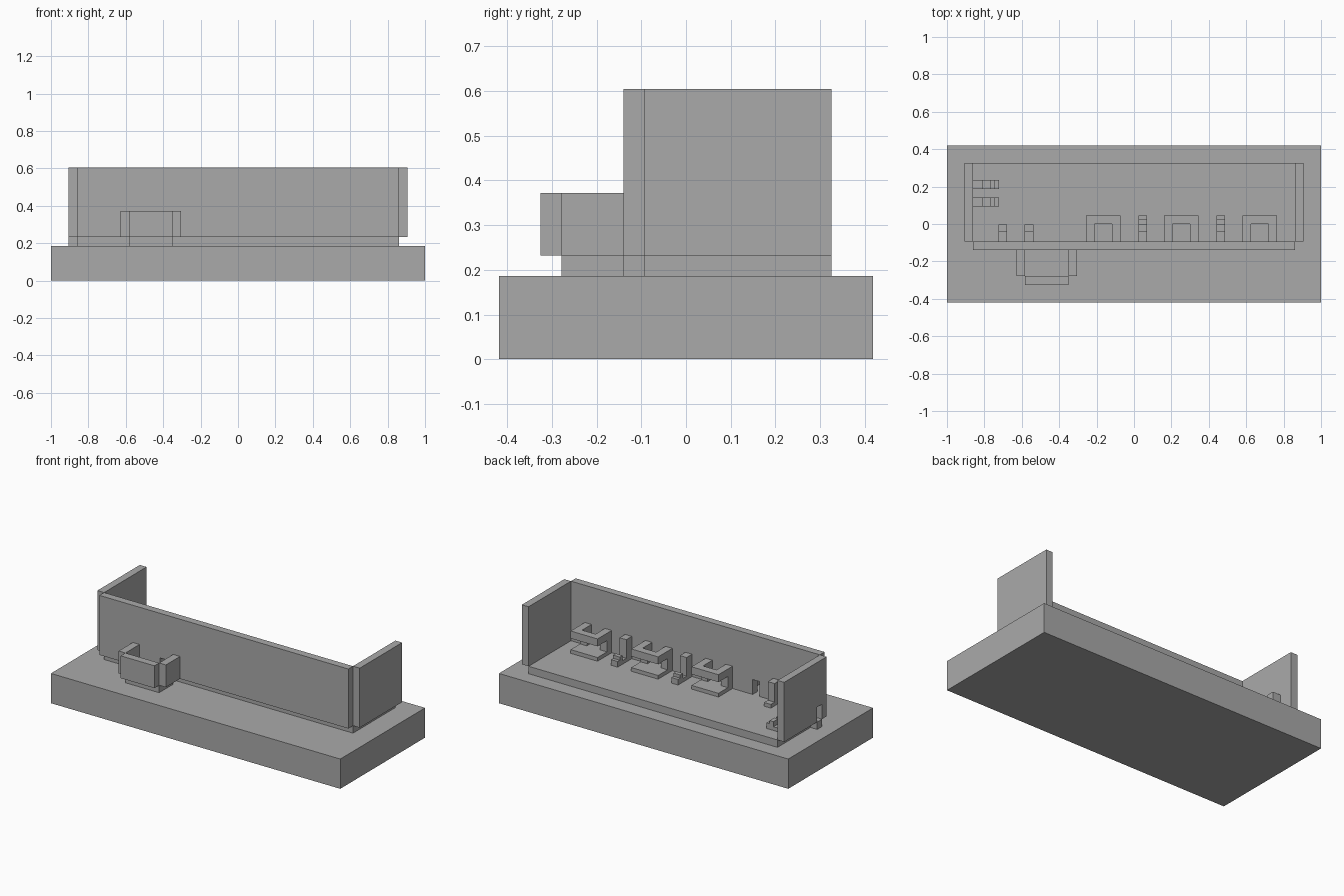
import bpy
import bmesh
from mathutils import Vector

if "Cube" in bpy.data.objects:
    bpy.data.objects.remove(bpy.data.objects["Cube"], do_unlink=True)

# One building module, and the main levels and edges in model units
M = 0.0465
GROUND = 4 * M
FLOOR = 5 * M
DOOR_TOP = 7 * M
LOW_TOP = 8 * M
WALL_TOP = 13 * M
SIDE = 18.5 * M
FRONT = -2 * M
BACK = 7 * M

grey = bpy.data.materials.new("plain grey")
grey.use_nodes = True
grey.diffuse_color = (0.4, 0.4, 0.4, 1)
grey.node_tree.nodes["Principled BSDF"].inputs["Base Color"].default_value = (0.4, 0.4, 0.4, 1)


def finish(name, bm):
    bmesh.ops.recalc_face_normals(bm, faces=bm.faces)
    mesh = bpy.data.meshes.new(name)
    bm.to_mesh(mesh)
    bm.free()
    mesh.materials.append(grey)
    obj = bpy.data.objects.new(name, mesh)
    bpy.context.collection.objects.link(obj)
    return obj


def prism(name, outline, offset):
    """Extrude a closed planar outline along an offset."""
    bm = bmesh.new()
    face = bm.faces.new([bm.verts.new(p) for p in outline])
    made = bmesh.ops.extrude_face_region(bm, geom=[face], use_keep_orig=True)
    moved = [v for v in made["geom"] if isinstance(v, bmesh.types.BMVert)]
    bmesh.ops.translate(bm, verts=moved, vec=Vector(offset))
    return finish(name, bm)


def box(name, x0, x1, y0, y1, z0, z1):
    outline = [(x0, y0, z0), (x1, y0, z0), (x1, y1, z0), (x0, y1, z0)]
    return prism(name, outline, (0, 0, z1 - z0))


def door_outline(a0, a1, d0, d1):
    """Wall elevation with a doorway notched out of its lower edge."""
    return [(a0, FLOOR), (d0, FLOOR), (d0, DOOR_TOP), (d1, DOOR_TOP), (d1, FLOOR),
            (a1, FLOOR), (a1, WALL_TOP), (a0, WALL_TOP)]


# Ground block and raised floor
box("ground_block", -1, 1, -9 * M, 9 * M, 0, GROUND)
box("main_floor", -SIDE, SIDE, FRONT, BACK, GROUND, FLOOR)

# Tall walls with their doorways and thresholds
door_x = -0.396
prism("front_wall", [(a, FRONT, z) for a, z in door_outline(-SIDE, SIDE, door_x - M, door_x)],
      (0, -M, 0))
box("front_threshold", door_x - M, door_x, FRONT - M, FRONT, GROUND, FLOOR)
prism("right_wall", [(-SIDE, a, z) for a, z in door_outline(FRONT, BACK, -M, 0)], (-M, 0, 0))
box("side_threshold", -SIDE - M, -SIDE, -M, 0, GROUND, FLOOR)
box("left_wall", SIDE, SIDE + M, FRONT, BACK, FLOOR, WALL_TOP)

# Low entrance porch
PX0, PX1 = -0.583, -0.35
PY0, PY1 = -6 * M, -3 * M
box("porch_floor", PX0, PX1, PY0, PY1, GROUND, FLOOR)
box("porch_front", PX0, PX1, PY0 - M, PY0, FLOOR, LOW_TOP)
box("porch_side_right", PX0 - M, PX0, PY0, PY1, FLOOR, LOW_TOP)
box("porch_side_left", PX1, PX1 + M, PY0, PY1, FLOOR, LOW_TOP)


# Booths: floor plate, two posts and a U-shaped top open to the wall
def booth(x):
    plate_top = FLOOR + M / 2
    top_under = LOW_TOP - M
    box("booth_plate", x, x + 4 * M, FRONT, M, FLOOR, plate_top)
    for px in (x, x + 3 * M):
        box("booth_post", px, px + M, FRONT, FRONT + M, plate_top, top_under)
    u = [(0, -2), (1, -2), (1, 0), (3, 0), (3, -2), (4, -2), (4, 1), (0, 1)]
    prism("booth_top", [(x + a * M, b * M, top_under) for a, b in u], (0, 0, M))


for bx in (-0.257, 0.16, 0.579):
    booth(bx)


# Fixtures: tall cabinet, low foot and an optional stepped stool, set out from a wall
def fixture(along, turned=False, stool=True):
    parts = [("cabinet", 0, 0.054, LOW_TOP), ("foot", 0.054, 0.091, FLOOR + M / 2)]
    if stool:
        parts += [("stool_back", 0.091, 0.118, FLOOR + 0.055),
                  ("stool_seat", 0.118, 0.139, FLOOR + 0.035)]
    for name, d0, d1, top in parts:
        if turned:
            box(name, -SIDE + d0, -SIDE + d1, along, along + M, FLOOR, top)
        else:
            box(name, along, along + M, FRONT + d0, FRONT + d1, FLOOR, top)


for fx in (0.023, 0.44):
    fixture(fx)
for fx in (-0.725, -0.585):
    fixture(fx, stool=False)
for fy in (0.094, 0.188):
    fixture(fy, turned=True)
